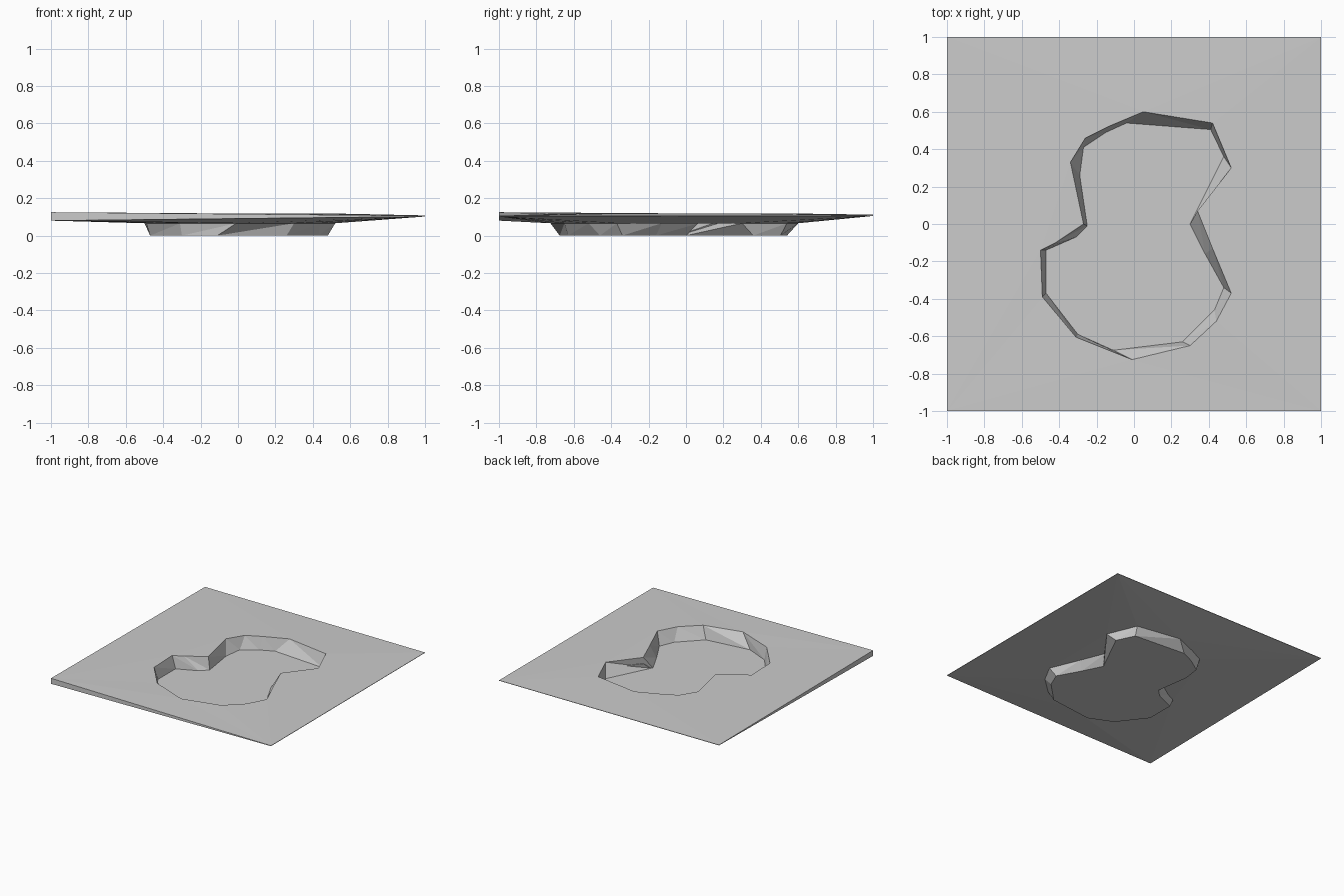
import bpy
import bmesh

default = bpy.data.objects.get("Cube")
if default:
    bpy.data.objects.remove(default, do_unlink=True)


def make_material(name, color):
    mat = bpy.data.materials.new(name)
    mat.use_nodes = True
    mat.diffuse_color = color
    mat.node_tree.nodes["Principled BSDF"].inputs["Base Color"].default_value = color
    return mat


stone = make_material("stone grey", (0.6, 0.6, 0.6, 1))

# Basin outline: rim x, rim y, floor x, floor y
outline = [
    (.05, .60, -.04, .54), (.42, .54, .41, .505), (.52, .30, .48, .36),
    (.34, .07, .30, 0), (.42, -.13, .38, -.16), (.52, -.37, .48, -.34),
    (.44, -.52, .43, -.46), (.30, -.65, .26, -.63), (-.01, -.725, -.11, -.675),
    (-.31, -.605, -.30, -.59), (-.49, -.39, -.47, -.37), (-.50, -.14, -.47, -.14),
    (-.42, -.10, -.31, -.07), (-.27, 0, -.25, -.01), (-.34, .33, -.29, .26),
    (-.26, .46, -.27, .41), (-.14, .52, -.15, .49),
]
# Slab corners: x, y, underside height, top height
corners = [(-1, -1, .08, .125), (1, -1, .102, .106), (1, 1, .105, .108), (-1, 1, .108, .112)]


def loop_edges(bm, verts):
    return [bm.edges.new((a, b)) for a, b in zip(verts, verts[1:] + verts[:1])]


def bridge(bm, first, second):
    """Join two matching loops with triangles."""
    for i in range(len(first)):
        a, b, c, d = first[i - 1], first[i], second[i], second[i - 1]
        bm.faces.new((a, b, c))
        bm.faces.new((a, c, d))


def add_sheet(bm, corner_heights, rim_height, floor_height):
    """One skin of the slab: flat surround, sloping wall and basin floor."""
    border = [bm.verts.new((x, y, 0)) for x, y, *_ in corners]
    rim = [bm.verts.new((p[0], p[1], 0)) for p in outline]
    floor = [bm.verts.new((p[2], p[3], 0)) for p in outline]
    # Fill the surround while flat, then set the heights
    bmesh.ops.triangle_fill(bm, edges=loop_edges(bm, border) + loop_edges(bm, rim),
                            use_beauty=True, normal=(0, 0, 1))
    for vert, height in zip(border, corner_heights):
        vert.co.z = height
    for vert in rim:
        vert.co.z = rim_height
    for vert in floor:
        vert.co.z = floor_height
    bridge(bm, rim, floor)
    bm.faces.new(floor)
    return border


# Slab with sunken basin: upper and lower skins joined along the border
bm = bmesh.new()
upper = add_sheet(bm, [c[3] for c in corners], .118, .016)
lower = add_sheet(bm, [c[2] for c in corners], .066, 0)
bridge(bm, upper, lower)
bmesh.ops.recalc_face_normals(bm, faces=bm.faces)

mesh = bpy.data.meshes.new("pond_slab")
bm.to_mesh(mesh)
bm.free()
mesh.materials.append(stone)
slab = bpy.data.objects.new("pond_slab", mesh)
bpy.context.collection.objects.link(slab)
